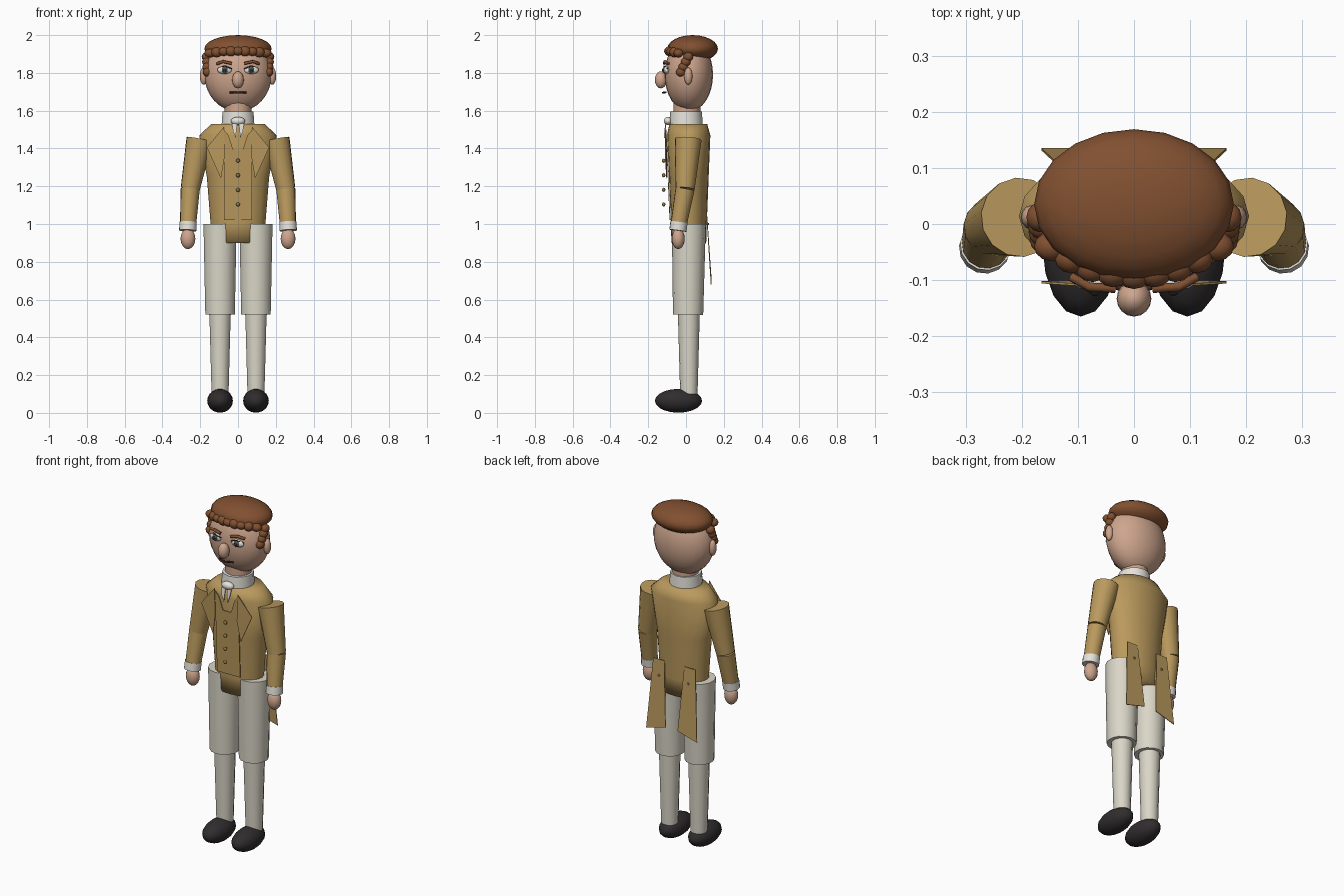
import bpy, bmesh, math
from mathutils import Vector, Matrix

cube = bpy.data.objects.get("Cube")
if cube:
    bpy.data.objects.remove(cube)


def material(name, r, g, b):
    m = bpy.data.materials.new(name)
    m.use_nodes = True
    m.diffuse_color = (r, g, b, 1)
    for n in m.node_tree.nodes:
        if n.type == 'BSDF_PRINCIPLED':
            n.inputs["Base Color"].default_value = (r, g, b, 1)
            n.inputs["Roughness"].default_value = 0.8
    return m


SKIN = material("skin", .62, .38, .27)
HAIR = material("auburn hair", .22, .08, .03)
COAT = material("tan coat", .49, .32, .11)
CREAM = material("cream breeches", .70, .67, .57)
LINEN = material("white linen", .78, .76, .70)
BLACK = material("black leather", .03, .026, .028)
IRIS = material("grey green iris", .08, .12, .11)
BRASS = material("brass button", .30, .18, .06)
LIP = material("dark lip", .05, .02, .015)


def finish(name, bm, mat, angle=35):
    bmesh.ops.recalc_face_normals(bm, faces=bm.faces)
    me = bpy.data.meshes.new(name)
    bm.to_mesh(me)
    bm.free()
    me.materials.append(mat)
    ob = bpy.data.objects.new(name, me)
    bpy.context.collection.objects.link(ob)
    bpy.ops.object.select_all(action='DESELECT')
    ob.select_set(True)
    bpy.context.view_layer.objects.active = ob
    if angle is None:
        bpy.ops.object.shade_smooth()
    else:
        bpy.ops.object.shade_smooth_by_angle(angle=math.radians(angle))
    return ob


def ellipsoid(name, center, radii, mat, segs=16, rings=10):
    bm = bmesh.new()
    bmesh.ops.create_uvsphere(bm, u_segments=segs, v_segments=rings, radius=1)
    bmesh.ops.transform(bm, matrix=Matrix.LocRotScale(Vector(center), None, Vector(radii)), verts=bm.verts)
    return finish(name, bm, mat, None)


def limb(name, top, bottom, r_top, r_bottom, mat, sides=14):
    top, bottom = Vector(top), Vector(bottom)
    axis = top - bottom
    bm = bmesh.new()
    bmesh.ops.create_cone(bm, cap_ends=True, segments=sides, radius1=r_bottom,
                          radius2=r_top, depth=axis.length)
    turn = axis.to_track_quat('Z', 'Y')
    bmesh.ops.transform(bm, matrix=Matrix.LocRotScale((top + bottom) / 2, turn, None), verts=bm.verts)
    return finish(name, bm, mat)


def loft(name, rings, mat, sides=20):
    # Each ring is height, half width, half depth, centre y
    bm = bmesh.new()
    loops = []
    for z, rx, ry, cy in rings:
        angles = [2 * math.pi * i / sides for i in range(sides)]
        loops.append([bm.verts.new((rx * math.cos(a), cy + ry * math.sin(a), z)) for a in angles])
    for a, b in zip(loops, loops[1:]):
        for i in range(sides):
            j = (i + 1) % sides
            bm.faces.new((a[i], a[j], b[j], b[i]))
    bm.faces.new(loops[0])
    bm.faces.new(loops[-1])
    return finish(name, bm, mat, None)


def plate(name, points, mat, thick=.004):
    bm = bmesh.new()
    face = bm.faces.new([bm.verts.new(p) for p in points])
    out = bmesh.ops.extrude_face_region(bm, geom=[face])
    moved = [v for v in out["geom"] if isinstance(v, bmesh.types.BMVert)]
    bmesh.ops.translate(bm, verts=moved, vec=(0, thick, 0))
    return finish(name, bm, mat, 20)


def tube(name, points, radius, mat):
    cu = bpy.data.curves.new(name, 'CURVE')
    cu.dimensions = '3D'
    cu.bevel_depth = radius
    cu.bevel_resolution = 2
    cu.use_fill_caps = True
    sp = cu.splines.new('POLY')
    sp.points.add(len(points) - 1)
    for p, co in zip(sp.points, points):
        p.co = (*co, 1)
    cu.materials.append(mat)
    ob = bpy.data.objects.new(name, cu)
    bpy.context.collection.objects.link(ob)


# Torso, with its rounded shoulders
loft("coat_body", [(.9, .14, .092, .015), (1.0, .145, .095, .015), (1.25, .165, .105, .015),
                   (1.47, .205, .115, .014), (1.53, .14, .10, .012)], COAT)

# Waistcoat front with a notch at the neck
plate("waistcoat", [(-.075, -.087, 1.02), (.075, -.087, 1.02), (.075, -.107, 1.5), (.05, -.106, 1.47),
                    (.026, -.103, 1.395), (-.026, -.103, 1.395), (-.05, -.106, 1.47), (-.075, -.107, 1.5)], COAT)
for i in range(4):
    ellipsoid(f"front_button_{i + 1}", (0, -.118, 1.335 - i * .077), (.011, .009, .011), BRASS, 10, 6)

# Collar and cravat
limb("neck", (0, .005, 1.66), (0, .005, 1.55), .072, .072, SKIN)
limb("collar", (0, 0, 1.595), (0, 0, 1.51), .084, .09, LINEN)
ellipsoid("cravat_knot", (0, -.095, 1.545), (.038, .022, .022), LINEN)

# Head and face
ellipsoid("head", (0, .015, 1.79), (.178, .128, .195), SKIN, 24, 16)
ellipsoid("nose", (0, -.133, 1.763), (.031, .032, .045), SKIN)
tube("mouth", [(-.045, -.108, 1.697), (0, -.122, 1.695), (.045, -.108, 1.697)], .005, LIP)

# Hair cap and the row of curls along the brow
ellipsoid("hair_cap", (0, .035, 1.928), (.178, .134, .072), HAIR, 20, 12)
for i in range(9):
    t = (i - 4) / 4
    ellipsoid(f"brow_curl_{i + 1}", (.148 * t, -.09 + .05 * t * t, 1.915 - .01 * t * t),
              (.03, .026, .023 + .004 * (i % 2)), HAIR, 12, 8)

for side, s in (("left", 1), ("right", -1)):
    # Eyes, brows and ears
    ellipsoid(f"{side}_eye", (s * .07, -.103, 1.815), (.039, .016, .021), LINEN)
    ellipsoid(f"{side}_iris", (s * .07, -.115, 1.815), (.017, .009, .018), IRIS, 12, 8)
    ellipsoid(f"{side}_pupil", (s * .07, -.122, 1.815), (.009, .006, .009), BLACK, 10, 6)
    tube(f"{side}_upper_lid", [(s * .032, -.112, 1.822), (s * .07, -.117, 1.837), (s * .108, -.097, 1.822)], .003, LIP)
    tube(f"{side}_brow", [(s * .034, -.115, 1.85), (s * .08, -.112, 1.86), (s * .112, -.094, 1.848)], .008, HAIR)
    ellipsoid(f"{side}_ear", (s * .182, .012, 1.783), (.02, .022, .046), SKIN, 12, 8)

    # Sideburn curls
    for i in range(4):
        ellipsoid(f"{side}_sideburn_{i + 1}", (s * (.168 - .002 * i), .012 - .013 * i, 1.885 - .027 * i),
                  (.024, .026, .024), HAIR, 12, 8)

    # Cravat ends and lapels
    plate(f"{side}_cravat_end", [(s * .004, -.108, 1.54), (s * .032, -.108, 1.53),
                                 (s * .026, -.115, 1.49), (s * .012, -.116, 1.455)], LINEN)
    plate(f"{side}_lapel", [(s * .075, -.112, 1.515), (s * .165, -.106, 1.405), (s * .09, -.104, 1.24),
                            (s * .07, -.112, 1.36)], COAT)

    # Arms
    elbow, wrist = (s * .253, -.005, 1.185), (s * .264, -.038, 1.0)
    limb(f"{side}_upper_arm", (s * .203, .012, 1.448), elbow, .071, .051, COAT)
    limb(f"{side}_forearm", elbow, wrist, .051, .043, COAT)
    limb(f"{side}_cuff", (s * .264, -.037, 1.01), (s * .266, -.043, .965), .046, .046, LINEN)
    ellipsoid(f"{side}_hand", (s * .265, -.041, .922), (.039, .034, .055), SKIN)

    # Legs
    limb(f"{side}_breeches", (s * .095, .015, 1.0), (s * .095, .011, .52), .09, .08, CREAM)
    limb(f"{side}_stocking", (s * .095, .015, .53), (s * .095, .015, .1), .058, .046, CREAM)
    ellipsoid(f"{side}_shoe", (s * .095, -.04, .064), (.068, .125, .063), BLACK)

    # Coat tails at the back
    plate(f"{side}_coat_tail", [(s * .065, .105, 1.09), (s * .137, .105, 1.09),
                                (s * .165, .131, .68), (s * .039, .131, .715)], COAT)
    ellipsoid(f"{side}_tail_button", (s * .095, .116, 1.0), (.007, .006, .007), BRASS, 8, 6)
